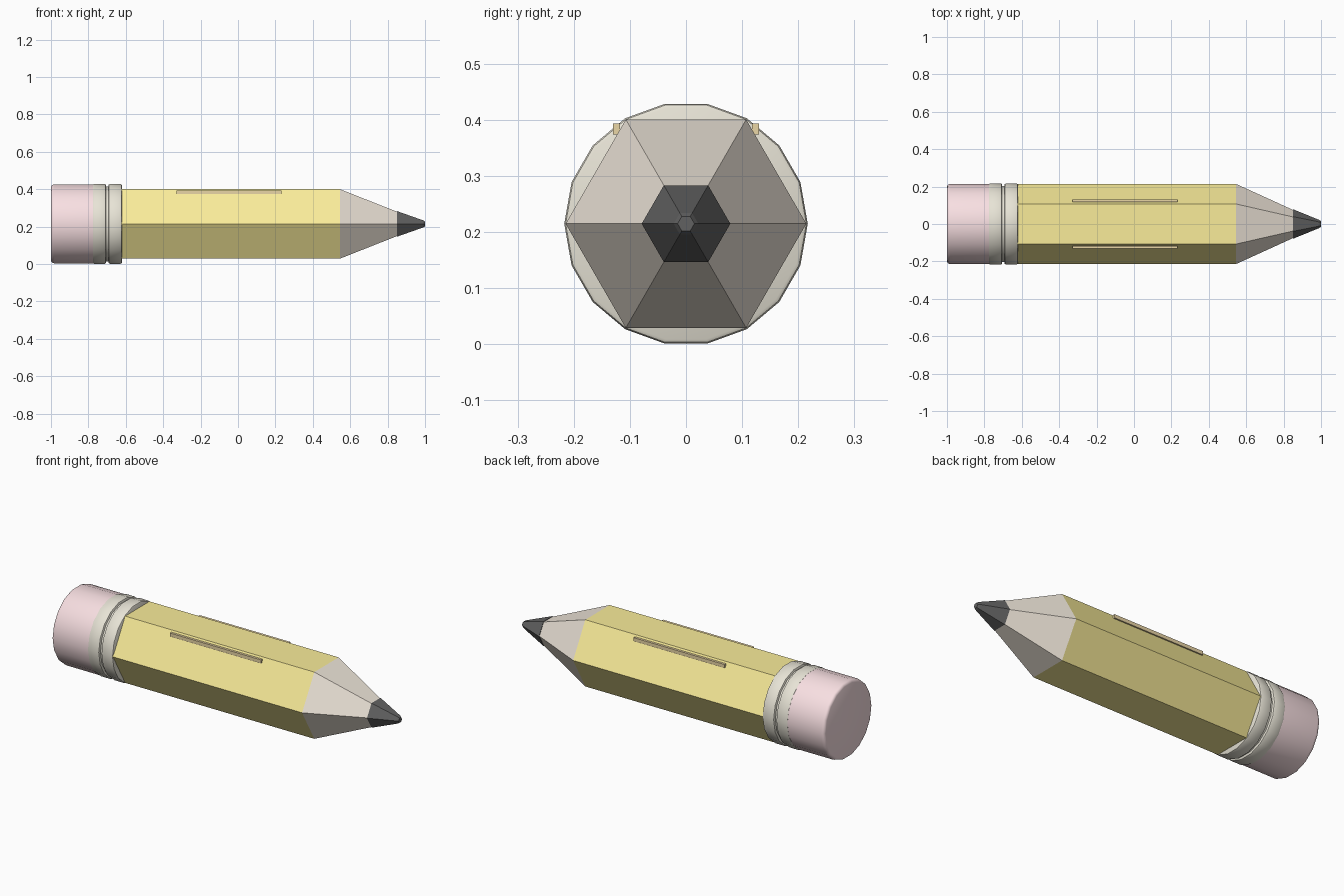
import bpy, bmesh, math

if "Cube" in bpy.data.objects:
    bpy.data.objects.remove(bpy.data.objects["Cube"])

CZ = 0.2145  # height of the pencil axis


def paint(obj, name, color):
    mat = bpy.data.materials.get(name) or bpy.data.materials.new(name)
    mat.diffuse_color = (*color, 1)
    mat.use_nodes = True
    mat.node_tree.nodes["Principled BSDF"].inputs["Base Color"].default_value = mat.diffuse_color
    obj.data.materials.append(mat)


def lathe(name, profile, sides, mat, color, smooth=False):
    """Closed solid along x from (x, radius) stations, corner at +y."""
    bm = bmesh.new()
    rings = []
    for x, r in profile:
        rings.append([bm.verts.new((x, r * math.cos(2 * math.pi * i / sides),
                                    CZ + r * math.sin(2 * math.pi * i / sides)))
                      for i in range(sides)])
    for a, b in zip(rings, rings[1:]):
        for i in range(sides):
            j = (i + 1) % sides
            bm.faces.new((a[i], a[j], b[j], b[i]))
    bm.faces.new(rings[0])
    bm.faces.new(rings[-1])
    bmesh.ops.recalc_face_normals(bm, faces=bm.faces)
    me = bpy.data.meshes.new(name)
    bm.to_mesh(me)
    bm.free()
    obj = bpy.data.objects.new(name, me)
    bpy.context.collection.objects.link(obj)
    paint(obj, mat, color)
    if smooth:
        bpy.ops.object.select_all(action='DESELECT')
        obj.select_set(True)
        bpy.context.view_layer.objects.active = obj
        bpy.ops.object.shade_smooth_by_angle(angle=math.radians(35))
    return obj


YELLOW, WOOD, LEAD = (0.95, 0.84, 0.32), (0.84, 0.77, 0.68), (0.12, 0.12, 0.12)
PINK, METAL, TAN = (0.94, 0.74, 0.76), (0.80, 0.77, 0.67), (0.82, 0.67, 0.38)

# hexagonal shaft and sharpened end
lathe("pencil_body", [(-0.64, 0.2145), (0.545, 0.2145)], 6, "yellow_paint", YELLOW)
lathe("sharpened_wood", [(0.545, 0.2145), (0.86, 0.071)], 6, "bare_wood", WOOD)
lathe("lead_tip", [(0.85, 0.079), (0.99, 0.022), (1.0, 0.015)], 6, "graphite", LEAD)

# eraser with rounded end
lathe("eraser", [(-1.0, 0.199), (-0.997, 0.207), (-0.991, 0.212), (-0.982, 0.214),
                 (-0.74, 0.214)], 18, "eraser_pink", PINK, True)

# ferrule: two rounded bands around a narrower sleeve
lathe("ferrule_sleeve", [(-0.74, 0.203), (-0.64, 0.203)], 18, "metal", METAL, True)
for n, (a, b) in enumerate([(-0.777, -0.705), (-0.693, -0.62)], 1):
    lathe(f"ferrule_band_{n}", [(a, 0.209), (a + 0.003, 0.2145), (a + 0.009, 0.217),
                                (b - 0.009, 0.217), (b - 0.003, 0.2145), (b, 0.209)],
          18, "metal", METAL, True)

# thin raised strips on the two upper side facets
for side, name in ((-1, "front_strip"), (1, "back_strip")):
    bpy.ops.mesh.primitive_cube_add(size=1, location=(-0.048, side * 0.124, CZ + 0.169))
    strip = bpy.context.object
    strip.name = name
    strip.scale = (0.56, 0.013, 0.02)
    paint(strip, "strip_tan", TAN)
